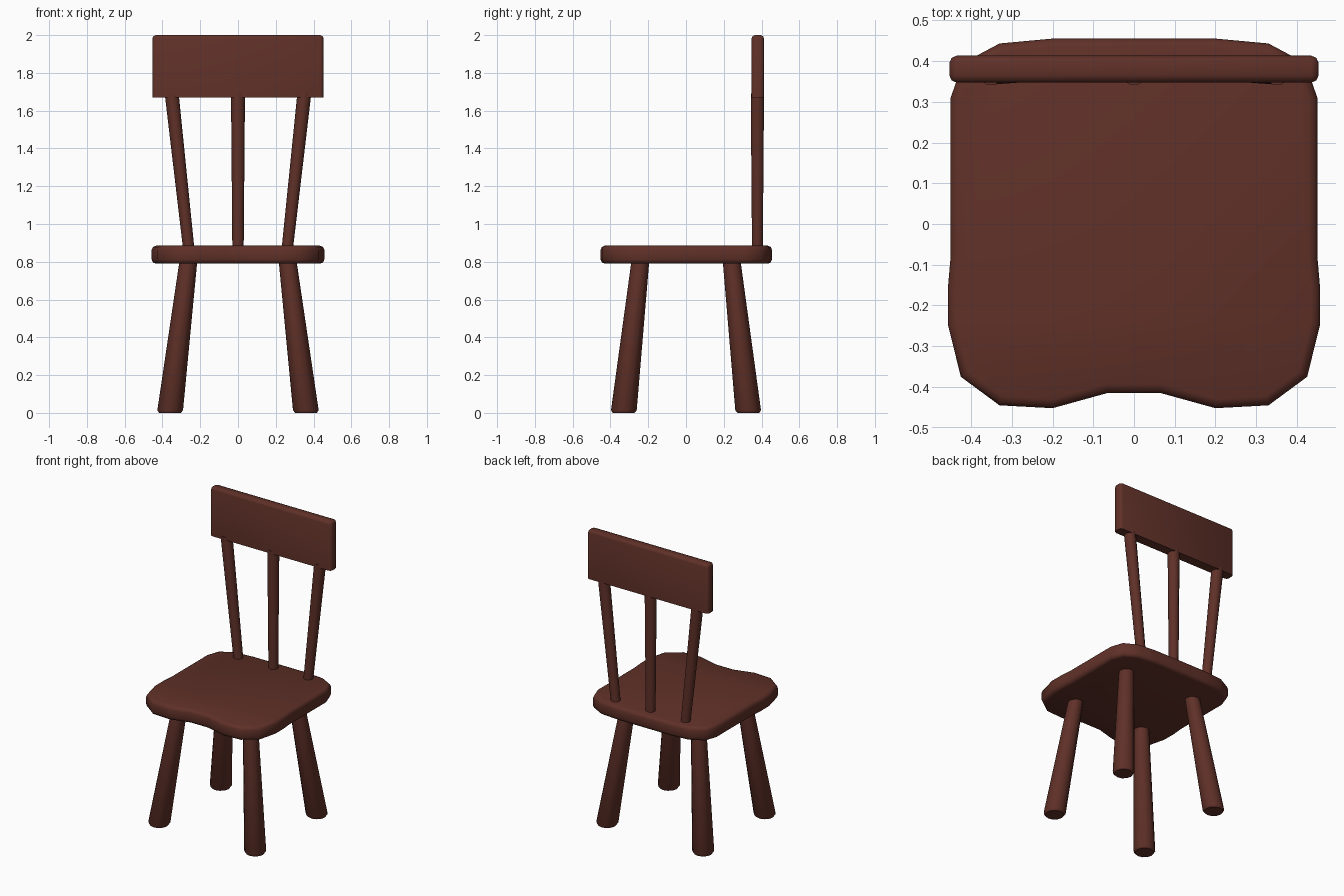
import bpy, bmesh, math
from mathutils import Vector

if "Cube" in bpy.data.objects:
    bpy.data.objects.remove(bpy.data.objects["Cube"])

wood = bpy.data.materials.new("dark red brown wood")
wood.diffuse_color = (0.115, 0.030, 0.021, 1)
wood.use_nodes = True
wood.node_tree.nodes["Principled BSDF"].inputs["Base Color"].default_value = wood.diffuse_color


def finish(name, bm, angle=50):
    bmesh.ops.recalc_face_normals(bm, faces=bm.faces[:])
    me = bpy.data.meshes.new(name)
    bm.to_mesh(me)
    bm.free()
    me.materials.append(wood)
    ob = bpy.data.objects.new(name, me)
    bpy.context.collection.objects.link(ob)
    bpy.ops.object.select_all(action='DESELECT')
    ob.select_set(True)
    bpy.context.view_layer.objects.active = ob
    bpy.ops.object.shade_smooth_by_angle(angle=math.radians(angle))
    return ob


def slab(name, outline, axis, depth, bevel, segments=2):
    """Extrude a closed outline along an axis and round its rims."""
    bm = bmesh.new()
    face = bm.faces.new([bm.verts.new(p) for p in outline])
    ext = bmesh.ops.extrude_face_region(bm, geom=[face])
    step = Vector(axis) * depth
    for v in ext["geom"]:
        if isinstance(v, bmesh.types.BMVert):
            v.co += step
    rims = [e for e in bm.edges
            if abs((e.verts[0].co - e.verts[1].co).normalized().dot(Vector(axis))) < 0.5]
    bmesh.ops.bevel(bm, geom=rims, offset=bevel, segments=segments,
                    profile=0.5, affect='EDGES', clamp_overlap=True)
    return finish(name, bm)


def post(name, stations, sides=12):
    """Tapered round post through (x, y, z, radius) stations with level rings."""
    bm = bmesh.new()
    rings = []
    for x, y, z, r in stations:
        rings.append([bm.verts.new((x + r * math.cos(2 * math.pi * i / sides),
                                    y + r * math.sin(2 * math.pi * i / sides), z))
                      for i in range(sides)])
    for a, b in zip(rings, rings[1:]):
        for i in range(sides):
            j = (i + 1) % sides
            bm.faces.new((a[i], a[j], b[j], b[i]))
    bm.faces.new(rings[0][::-1])
    bm.faces.new(rings[-1])
    return finish(name, bm)


# Seat: mirrored outline with a dip in the front edge
half = [(0.066, -0.415), (0.20, -0.452), (0.33, -0.445), (0.425, -0.375),
        (0.457, -0.245), (0.457, -0.16), (0.45, -0.08), (0.45, 0.31),
        (0.42, 0.395), (0.33, 0.443), (0.20, 0.455)]
outline = [(x, y, 0.79) for x, y in half] + [(-x, y, 0.79) for x, y in reversed(half)]
slab("seat", outline, (0, 0, 1), 0.095, 0.022)

# Four splayed legs, wider at the foot
for side, sx in (("left", -1), ("right", 1)):
    for end, sy in (("front", -1), ("back", 1)):
        post(f"{end}_{side}_leg", [
            (sx * 0.36, sy * 0.33, 0.0, 0.058),
            (sx * 0.359, sy * 0.329, 0.014, 0.068),
            (sx * 0.262, sy * 0.241, 0.81, 0.047)])

# Three back spindles, the outer two leaning outwards
for name, s in (("left", -1), ("middle", 0), ("right", 1)):
    post(f"{name}_spindle", [
        (s * 0.26, 0.378, 0.86, 0.030),
        (s * 0.351, 0.378, 1.69, 0.037)], 10)

# Back rest board with softened edges
bm = bmesh.new()
bmesh.ops.create_cube(bm, size=1)
for v in bm.verts:
    v.co = (v.co.x * 0.906, v.co.y * 0.066 + 0.380, v.co.z * 0.33 + 1.835)
rims = [e for e in bm.edges if not all(v.co.z < 1.7 for v in e.verts)]
bmesh.ops.bevel(bm, geom=rims, offset=0.018, segments=2, profile=0.5, affect='EDGES')
finish("back_rest", bm)
